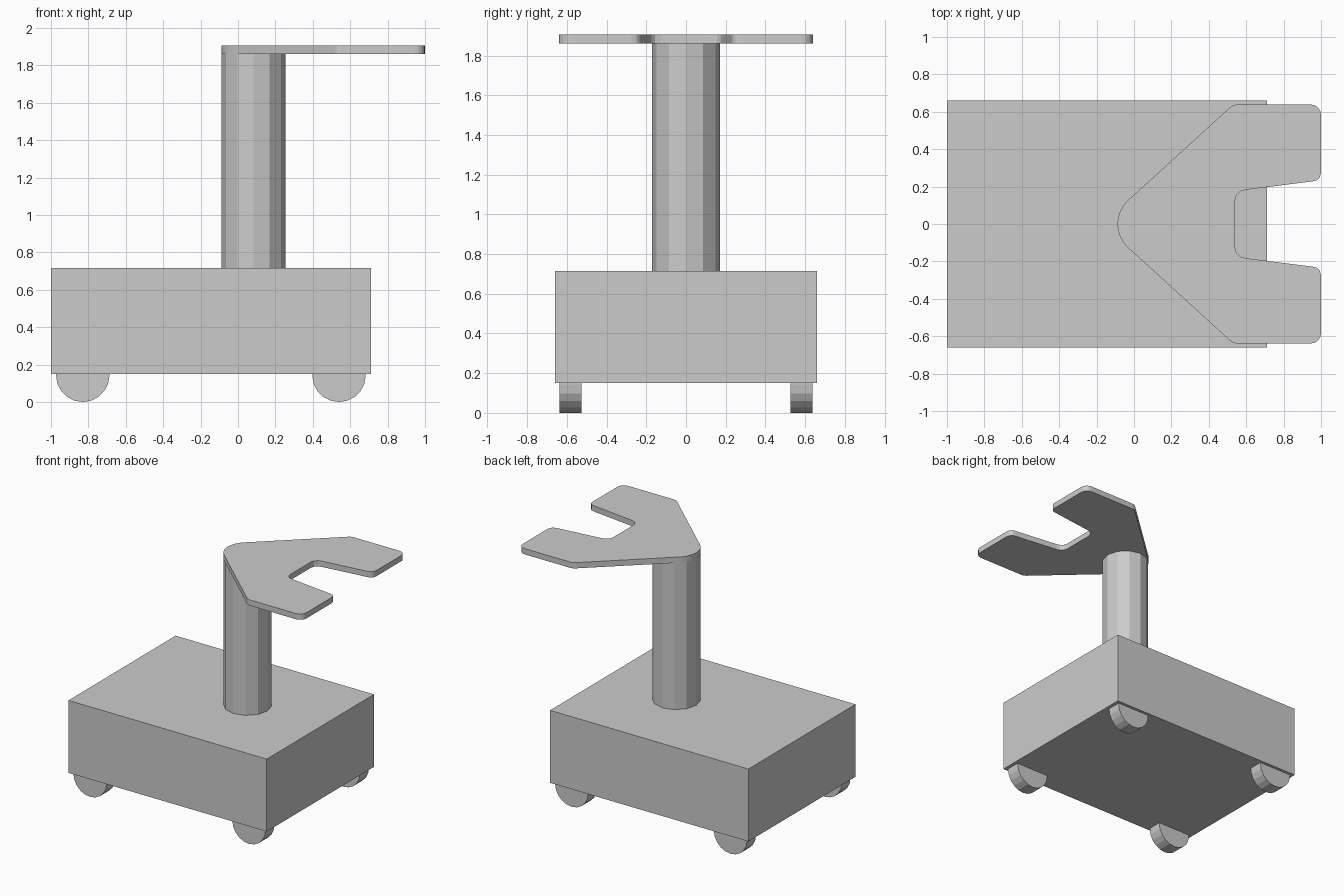
import bpy, bmesh
from math import sin, cos, radians
from mathutils import Vector

if "Cube" in bpy.data.objects:
    bpy.data.objects.remove(bpy.data.objects["Cube"])


def prism(name, outline, direction):
    """Extrude a closed outline of 3D points along a direction."""
    bm = bmesh.new()
    face = bm.faces.new([bm.verts.new(p) for p in outline])
    new = bmesh.ops.extrude_face_region(bm, geom=[face])["geom"]
    bmesh.ops.translate(bm, vec=Vector(direction),
                        verts=[v for v in new if isinstance(v, bmesh.types.BMVert)])
    bmesh.ops.recalc_face_normals(bm, faces=bm.faces)
    mesh = bpy.data.meshes.new(name)
    bm.to_mesh(mesh)
    bm.free()
    obj = bpy.data.objects.new(name, mesh)
    bpy.context.collection.objects.link(obj)
    return obj


def arc(cx, cy, r, start, end, steps):
    angles = [radians(start + (end - start) * i / steps) for i in range(steps + 1)]
    return [(cx + r * cos(a), cy + r * sin(a)) for a in angles]


# Box base
X0, X1, Y, Z0, Z1 = -1.0, 0.71, 0.66, 0.15, 0.715
prism("base", [(X0, -Y, Z0), (X1, -Y, Z0), (X1, Y, Z0), (X0, Y, Z0)], (0, 0, Z1 - Z0))

# Half-disc wheels emerging below the base
for x, end in ((-0.83, "left"), (0.54, "right")):
    for y, side in ((-0.637, "front"), (0.527, "back")):
        rim = arc(x, 0.145, 0.143, 180, 360, 10)
        pts = [(px, y, max(0, pz - 0.002)) for px, pz in rim]
        pts = [(pts[0][0], y, Z0)] + pts + [(pts[-1][0], y, Z0)]
        prism(f"wheel_{side}_{end}", pts, (0, 0.11, 0))

# Twelve-sided column
CX, R, TOP = 0.083, 0.171, 1.86
prism("column", [(x, y, Z1) for x, y in arc(CX, 0, R, 0, 330, 11)], (0, 0, TOP - Z1))

# Forked top plate: back half of the outline, then its mirror image
half = arc(CX, 0, R, 180, 132, 6)
half += [(0.515, 0.625), (0.53, 0.635), (0.55, 0.639)]
half += arc(0.945, 0.584, 0.055, 90, 0, 4)
half += [(1.0, 0.275), (0.993, 0.25), (0.978, 0.234), (0.955, 0.228)]
half += [(0.598, 0.183), (0.568, 0.175), (0.548, 0.155), (0.54, 0.125)]
outline = half + [(x, -y) for x, y in reversed(half[1:])]
prism("fork_plate", [(x, y, TOP) for x, y in outline], (0, 0, 0.045))
